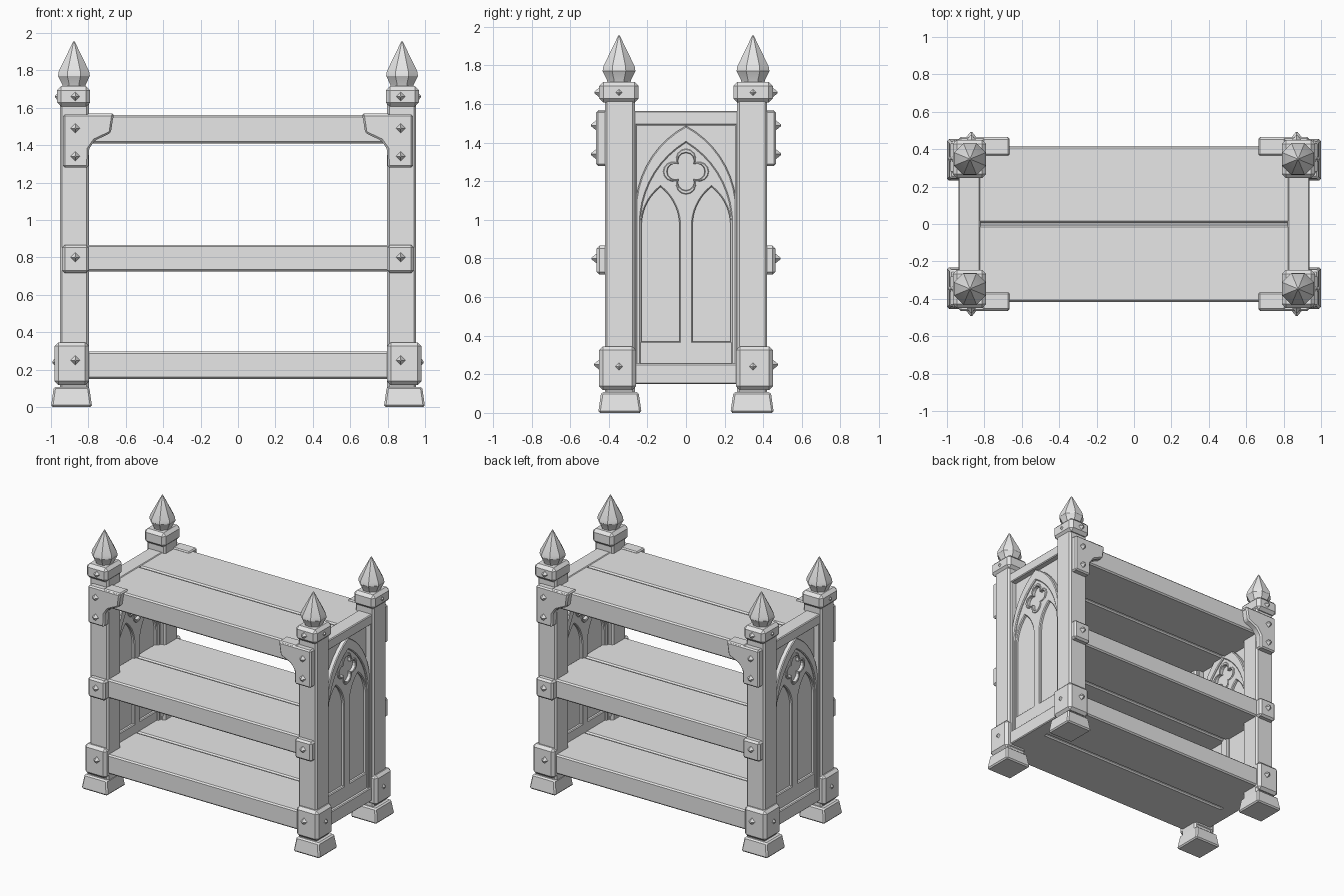
import bpy, bmesh, math
from mathutils import Matrix, Vector

cube = bpy.data.objects.get("Cube")
if cube:
    bpy.data.objects.remove(cube, do_unlink=True)

GREY = (0.8, 0.8, 0.8, 1)
stone = bpy.data.materials.new("pale grey")
stone.diffuse_color = GREY
stone.use_nodes = True
stone.node_tree.nodes["Principled BSDF"].inputs["Base Color"].default_value = GREY


def add_object(name, mesh):
    mesh.materials.clear()
    mesh.materials.append(stone)
    ob = bpy.data.objects.new(name, mesh)
    bpy.context.collection.objects.link(ob)
    bpy.ops.object.select_all(action='DESELECT')
    ob.select_set(True)
    bpy.context.view_layer.objects.active = ob
    bpy.ops.object.shade_smooth_by_angle(angle=math.radians(25))
    return ob


def finish(name, bm, chamfer=0.0):
    bmesh.ops.recalc_face_normals(bm, faces=bm.faces)
    if chamfer:
        bmesh.ops.bevel(bm, geom=list(bm.edges), offset=chamfer, segments=1,
                        profile=0.5, affect='EDGES')
    mesh = bpy.data.meshes.new(name)
    bm.to_mesh(mesh)
    bm.free()
    return add_object(name, mesh)


def block(name, x, y, z, chamfer=0.012, taper=1.0):
    """Chamfered box between pairs of limits, with its top scaled by taper."""
    bm = bmesh.new()
    bmesh.ops.create_cube(bm, size=1)
    mid = Vector([(r[0] + r[1]) / 2 for r in (x, y, z)])
    size = [abs(r[1] - r[0]) for r in (x, y, z)]
    for v in bm.verts:
        k = taper if v.co.z > 0 else 1
        v.co = mid + Vector((v.co.x * size[0] * k, v.co.y * size[1] * k, v.co.z * size[2]))
    return finish(name, bm, chamfer)


def prism(name, outline, y0, y1, chamfer):
    """Outline in x and z, extruded along y."""
    bm = bmesh.new()
    face = bm.faces.new([bm.verts.new((x, y0, z)) for x, z in outline])
    out = bmesh.ops.extrude_face_region(bm, geom=[face])
    moved = [g for g in out["geom"] if isinstance(g, bmesh.types.BMVert)]
    bmesh.ops.translate(bm, vec=(0, y1 - y0, 0), verts=moved)
    return finish(name, bm, chamfer)


def stud(name, place, direction, radius=0.028, depth=0.03):
    """Four-sided spike pointing along direction."""
    bm = bmesh.new()
    way = Vector(direction)
    turn = way.to_track_quat('Z', 'Y').to_matrix().to_4x4()
    bmesh.ops.create_cone(bm, cap_ends=True, segments=4, radius1=radius, radius2=0.004,
                          depth=depth, matrix=Matrix.Translation(Vector(place) + way * depth * 0.4) @ turn)
    return finish(name, bm)


def finial(name, cx, cy):
    bm = bmesh.new()
    rings = []
    for r, z in ((0.062, 1.70), (0.068, 1.725), (0.092, 1.77), (0.088, 1.795), (0.004, 1.955)):
        rings.append([bm.verts.new((cx + r * math.cos(a), cy + r * math.sin(a), z))
                      for a in (math.tau * (i + 0.5) / 8 for i in range(8))])
    for low, high in zip(rings, rings[1:]):
        for i in range(8):
            j = (i + 1) % 8
            bm.faces.new((low[i], low[j], high[j], high[i]))
    bm.faces.new(rings[0])
    bm.faces.new(rings[-1])
    return finish(name, bm)


# Outlines for the carved ends, as (y, z) points
def rect(w, z0, z1):
    return [(-w, z0), (w, z0), (w, z1), (-w, z1)]


def arch(c, w, base, spring, apex, steps=9):
    h = apex - spring
    radius = (w * w + h * h) / (2 * w)
    top = math.asin(h / radius)
    side = [(w - radius + radius * math.cos(top * i / steps),
             spring + radius * math.sin(top * i / steps)) for i in range(steps + 1)]
    return ([(c - w, base), (c + w, base)] + [(c + y, z) for y, z in side]
            + [(c - y, z) for y, z in side[-2::-1]])


def quatrefoil(z, k=1.0):
    pts = []
    for lobe in range(4):
        a = lobe * math.pi / 2
        for i in range(9):
            b = a + math.radians(-112 + 28 * i)
            pts.append((k * (0.055 * math.cos(a) + 0.042 * math.cos(b)),
                        z + k * (0.055 * math.sin(a) + 0.042 * math.sin(b))))
    return pts


def carved(name, x, half, outlines, edge=0.006):
    """Flat panel in the y-z plane; later outlines cut holes in the first."""
    cu = bpy.data.curves.new(name, 'CURVE')
    cu.dimensions = '2D'
    cu.fill_mode = 'BOTH'
    cu.extrude = half - edge
    cu.bevel_depth = edge
    cu.bevel_resolution = 0
    cu.offset = -edge
    for pts in outlines:
        sp = cu.splines.new('POLY')
        sp.points.add(len(pts) - 1)
        for p, (y, z) in zip(sp.points, pts):
            p.co = (y, z, 0, 1)
        sp.use_cyclic_u = True
    tmp = bpy.data.objects.new("outline", cu)
    bpy.context.collection.objects.link(tmp)
    deps = bpy.context.evaluated_depsgraph_get()
    mesh = bpy.data.meshes.new_from_object(tmp.evaluated_get(deps))
    bpy.data.objects.remove(tmp, do_unlink=True)
    mesh.transform(Matrix(((0, 0, 1, x), (1, 0, 0, 0), (0, 1, 0, 0), (0, 0, 0, 1))))
    mesh.name = name
    return add_object(name, mesh)


# Shelves: two planks over a thin core that closes the seam
for label, z0, z1 in (("bottom", 0.15, 0.297), ("middle", 0.725, 0.867), ("top", 1.41, 1.56)):
    for side, s in (("front", -1), ("back", 1)):
        block(f"{label}_shelf_{side}_plank", (-0.87, 0.87), (s * 0.006, s * 0.417), (z0, z1), 0.01)
    block(f"{label}_shelf_core", (-0.86, 0.86), (-0.05, 0.05), (z0 + 0.025, z1 - 0.025), 0)

# Corner posts with their feet, collars, brackets and spikes
for xname, sx in (("left", 1), ("right", -1)):
    for yname, sy in (("front", -1), ("back", 1)):
        tag = f"{yname}_{xname}_"

        def corner(part, x, y, z, **kw):
            block(tag + part, (sx * x[0], sx * x[1]), (sy * y[0], sy * y[1]), z, **kw)

        corner("post", (0.797, 0.952), (0.265, 0.42), (0.08, 1.65))
        corner("foot", (0.78, 1.0), (0.23, 0.455), (0, 0.108), taper=0.86, chamfer=0.01)
        corner("lower_collar", (0.797, 0.98), (0.26, 0.45), (0.118, 0.345), chamfer=0.02)
        corner("middle_plate", (0.797, 0.94), (0.4, 0.463), (0.717, 0.866), chamfer=0.014)
        corner("upper_collar", (0.79, 0.968), (0.245, 0.45), (1.607, 1.715), chamfer=0.022)
        corner("bracket_cap", (0.665, 0.81), (0.365, 0.46), (1.54, 1.57), chamfer=0.008)
        finial(tag + "finial", sx * 0.877, sy * 0.347)

        shape = [(0.935, 1.28), (0.8, 1.28), (0.797, 1.38), (0.765, 1.425),
                 (0.68, 1.465), (0.665, 1.565), (0.935, 1.565)]
        prism(tag + "bracket", [(sx * x, z) for x, z in shape], sy * 0.405, sy * 0.466, 0.01)

        for i, (z, y) in enumerate(((0.25, 0.45), (0.8, 0.463), (1.34, 0.466),
                                    (1.49, 0.466), (1.66, 0.448))):
            stud(f"{tag}spike_{i}", (sx * 0.87, sy * y, z), (0, sy, 0))
        for i, (z, x) in enumerate(((0.24, 0.975), (1.66, 0.96))):
            stud(f"{tag}side_spike_{i}", (sx * x, sy * 0.347, z), (sx, 0, 0), depth=0.02)

    # Carved end panel in layers, from the recessed back to the frame
    end, x = xname + "_end_", sx * 0.88
    lancets = [arch(s * 0.132, 0.098, 0.37, 0.97, 1.17) for s in (-1, 1)]
    carved(end + "panel", x, 0.014, [rect(0.275, 0.16, 1.55)])
    carved(end + "tracery", x, 0.035,
           [arch(0, 0.25, 0.24, 1.0, 1.45), quatrefoil(1.25)] + lancets)
    carved(end + "quatrefoil_rim", x, 0.041, [quatrefoil(1.25, 1.22), quatrefoil(1.25)], 0.004)
    carved(end + "arch", x, 0.047,
           [arch(0, 0.262, 0.2, 1.05, 1.487), arch(0, 0.236, 0.25, 0.98, 1.4)])
    carved(end + "frame", x, 0.058, [rect(0.275, 0.15, 1.565), rect(0.255, 0.255, 1.49)])
